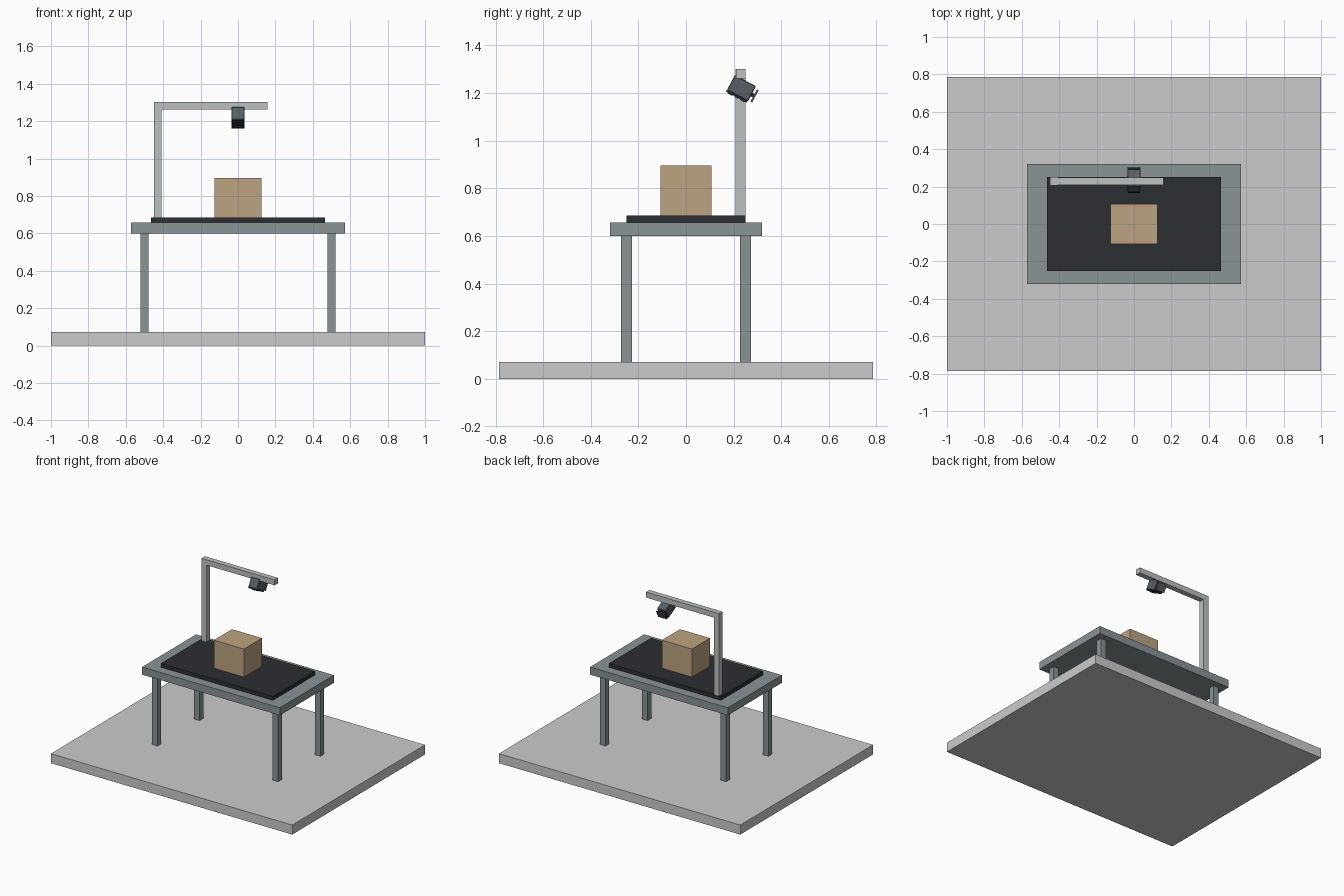
import bpy
from math import radians
from mathutils import Matrix, Vector

if "Cube" in bpy.data.objects:
    bpy.data.objects.remove(bpy.data.objects["Cube"])


def material(name, rgb):
    """Material from 0-255 display colour."""
    m = bpy.data.materials.new(name)
    m.diffuse_color = [(c / 255) ** 2.2 for c in rgb] + [1]
    m.use_nodes = True
    m.node_tree.nodes["Principled BSDF"].inputs["Base Color"].default_value = m.diffuse_color
    return m


CONCRETE = material("concrete", (205, 207, 206))
STEEL = material("steel", (137, 146, 149))
RUBBER = material("rubber", (48, 50, 54))
CARD = material("cardboard", (187, 162, 128))
ALU = material("aluminium", (187, 192, 190))
HOUSING = material("housing", (88, 95, 99))
GLASS = material("glass", (25, 27, 30))


def box(name, lo, hi, mat, frame=Matrix()):
    """Box between two corners, optionally placed in a tilted frame."""
    lo, hi = Vector(lo), Vector(hi)
    bpy.ops.mesh.primitive_cube_add(size=1)
    ob = bpy.context.object
    ob.name = name
    ob.data.transform(Matrix.Translation((lo + hi) / 2) @ Matrix.Diagonal((*(hi - lo), 1)))
    ob.matrix_world = frame
    ob.data.materials.append(mat)
    return ob


def lens(name, y, radius, z0, z1, mat, frame):
    """Short barrel along the camera axis."""
    bpy.ops.mesh.primitive_cylinder_add(vertices=24, radius=radius, depth=z1 - z0)
    ob = bpy.context.object
    ob.name = name
    ob.data.transform(Matrix.Translation((0, y, (z0 + z1) / 2)))
    ob.matrix_world = frame
    ob.data.materials.append(mat)
    bpy.ops.object.shade_smooth_by_angle()


# Floor slab
box("floor_slab", (-1, -0.786, 0), (1, 0.786, 0.0714), CONCRETE)

# Table: legs, top and mat
for sx, side in ((-1, "left"), (1, "right")):
    for sy, end in ((-1, "front"), (1, "back")):
        x, y = 0.5 * sx, 0.25 * sy
        box(f"{end}_{side}_leg", (x - 0.0225, y - 0.0225, 0.0714), (x + 0.0225, y + 0.0225, 0.6), STEEL)
box("table_top", (-0.571, -0.32, 0.6), (0.571, 0.32, 0.657), STEEL)
box("table_mat", (-0.464, -0.25, 0.657), (0.464, 0.25, 0.686), RUBBER)

# Carton on the mat
box("carton", (-0.125, -0.107, 0.686), (0.125, 0.107, 0.896), CARD)

# Camera stand
box("stand_post", (-0.449, 0.207, 0.686), (-0.408, 0.25, 1.301), ALU)
box("stand_arm", (-0.445, 0.209, 1.261), (0.157, 0.249, 1.302), ALU)

# Tilted camera, looking along its local -z at the carton
cam = Matrix.Translation((0, 0.231, 1.217)) @ Matrix.Rotation(radians(-28), 4, 'X')
body = box("camera_body", (-0.036, -0.05, -0.032), (0.036, 0.05, 0.04), HOUSING, cam)
bev = body.modifiers.new("edge_bevel", 'BEVEL')
bev.width = 0.003
bev.segments = 1
box("camera_face", (-0.033, -0.052, -0.039), (0.033, 0.048, -0.032), RUBBER, cam)
for i, (y, r) in enumerate(((-0.03, 0.012), (0.0, 0.008), (0.028, 0.012))):
    lens(f"lens_ring_{i}", y, r, -0.042, -0.039, HOUSING, cam)
    lens(f"lens_glass_{i}", y, r * 0.75, -0.043, -0.042, GLASS, cam)

# Rear bracket plate held on two studs
box("bracket_plate", (-0.036, 0.06, -0.028), (0.036, 0.068, 0.03), HOUSING, cam)
for s in (-1, 1):
    box("bracket_stud", (0.022 * s - 0.006, 0.05, -0.008), (0.022 * s + 0.006, 0.06, 0.008), RUBBER, cam)
